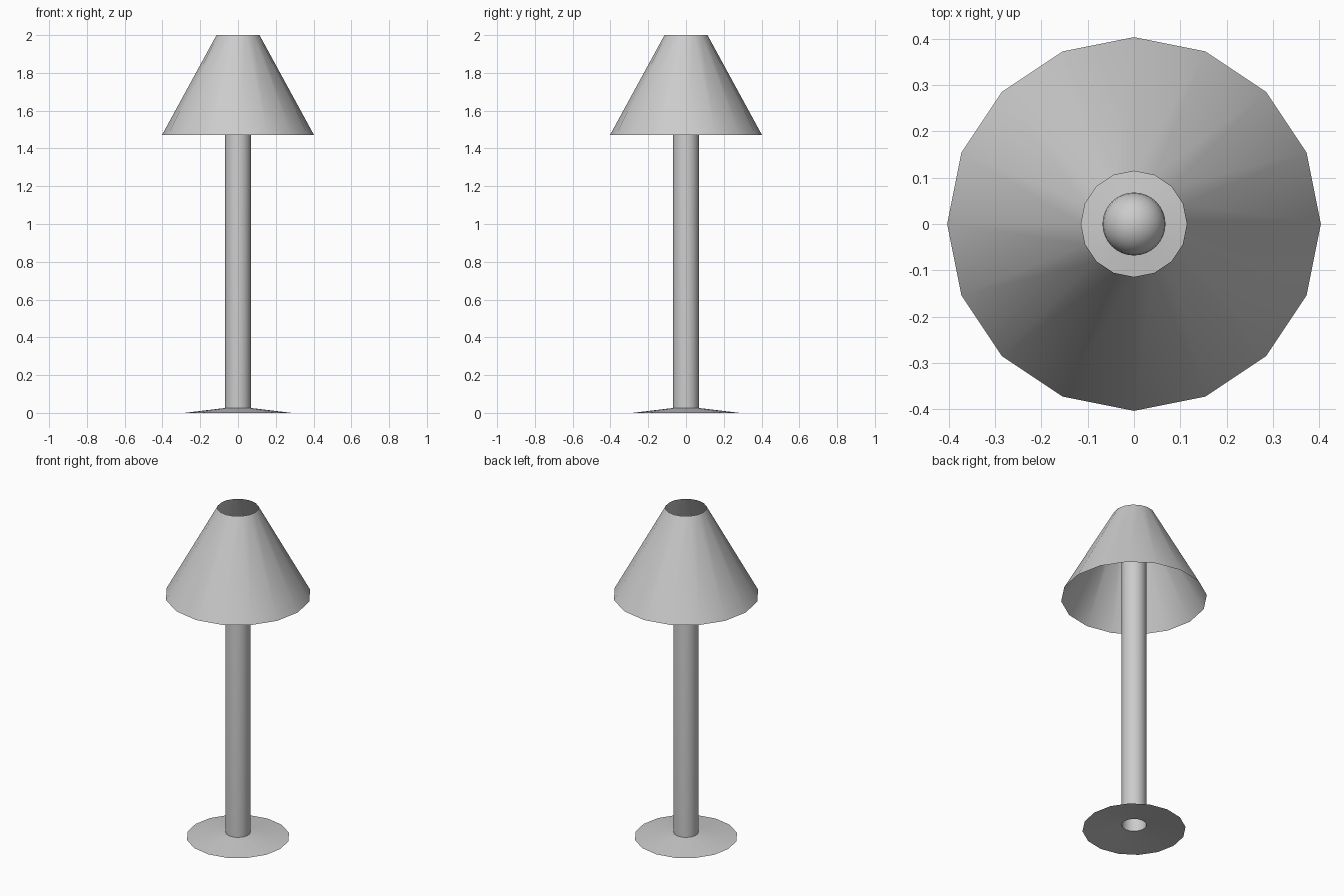
import bpy
import bmesh
from math import cos, sin, pi, radians

cube = bpy.data.objects.get("Cube")
if cube:
    bpy.data.objects.remove(cube, do_unlink=True)

grey = bpy.data.materials.new("light_grey")
grey.use_nodes = True
colour = (0.6, 0.6, 0.6, 1)
grey.diffuse_color = colour
grey.node_tree.nodes["Principled BSDF"].inputs["Base Color"].default_value = colour


def lathe(name, profile, sides):
    """Spin (radius, height) points round z; a zero radius closes the end."""
    bm = bmesh.new()
    rings = []
    for r, z in profile:
        count = sides if r > 0 else 1
        rings.append([bm.verts.new((r * cos(2 * pi * i / sides),
                                    r * sin(2 * pi * i / sides), z))
                      for i in range(count)])
    for low, high in zip(rings, rings[1:]):
        for i in range(sides):
            j = (i + 1) % sides
            if len(high) == 1:
                bm.faces.new((low[i], low[j], high[0]))
            else:
                bm.faces.new((low[i], low[j], high[j], high[i]))
    mesh = bpy.data.meshes.new(name)
    bm.to_mesh(mesh)
    bm.free()
    mesh.materials.append(grey)
    mesh.shade_smooth()
    obj = bpy.data.objects.new(name, mesh)
    bpy.context.collection.objects.link(obj)
    return obj


# Open conical shade
lathe("lamp_shade", [(0.403, 1.47), (0.114, 2.0)], 16)

# Thin flared foot, hollow underneath
lathe("foot", [(0.285, 0), (0.068, 0.026)], 16)

# Hollow post with a rounded top hidden inside the shade
radius, shoulder = 0.068, 1.71
dome = [(radius * cos(radians(a)), shoulder + radius * sin(radians(a)))
        for a in range(0, 90, 15)]
lathe("post", [(radius, 0.026)] + dome + [(0, shoulder + radius)], 32)
